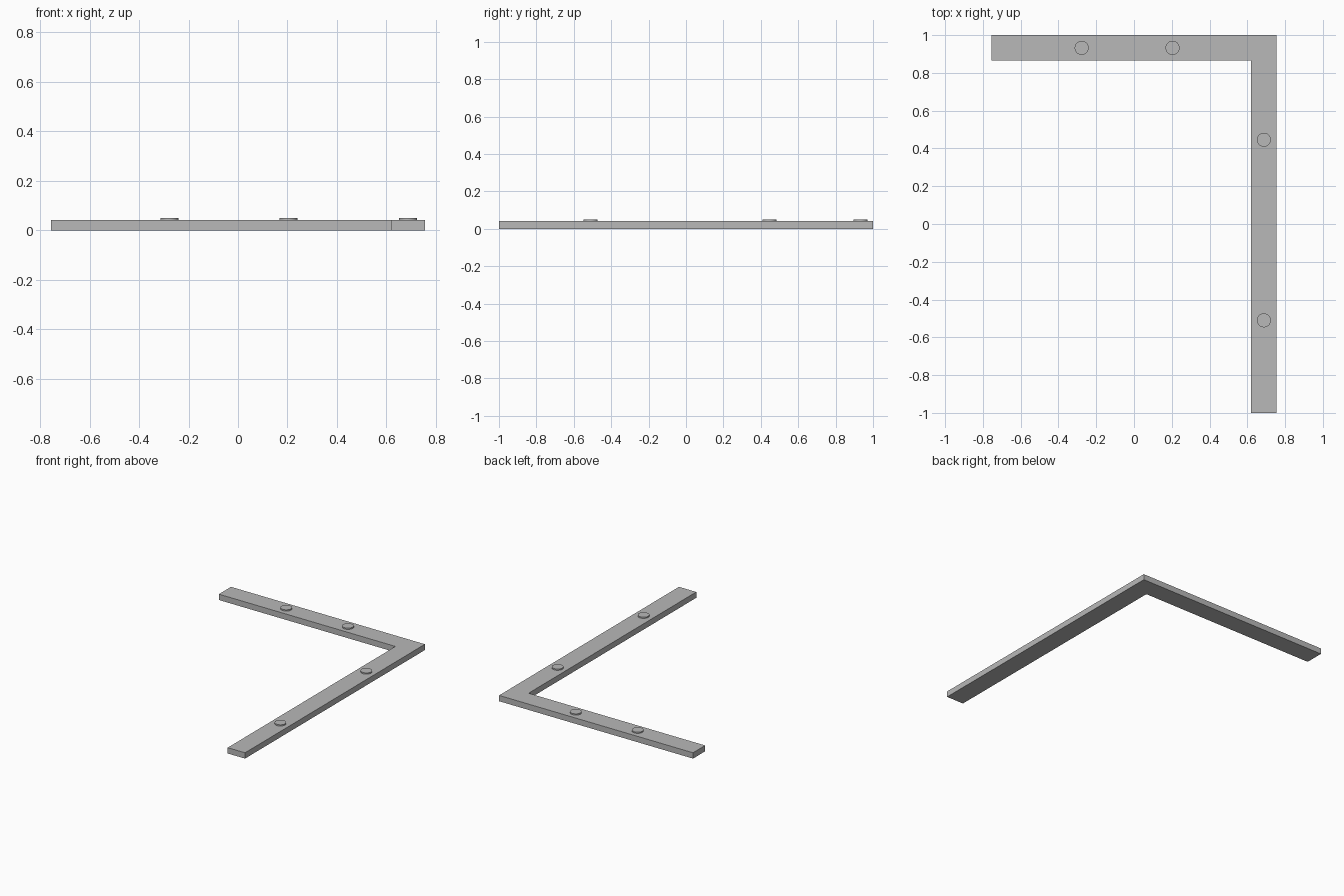
import bpy
import bmesh

cube = bpy.data.objects.get("Cube")
if cube:
    bpy.data.objects.remove(cube, do_unlink=True)

HALF_X, HALF_Y = 0.755, 1.0
WIDTH, THICK = 0.135, 0.041
STUD_R, STUD_H = 0.037, 0.009

grey = bpy.data.materials.new("mid_grey")
grey.use_nodes = True
colour = (0.48, 0.48, 0.48, 1)
grey.diffuse_color = colour
grey.node_tree.nodes["Principled BSDF"].inputs["Base Color"].default_value = colour


def add_object(name, bm):
    bmesh.ops.recalc_face_normals(bm, faces=bm.faces)
    mesh = bpy.data.meshes.new(name)
    bm.to_mesh(mesh)
    bm.free()
    mesh.materials.append(grey)
    obj = bpy.data.objects.new(name, mesh)
    bpy.context.collection.objects.link(obj)
    return obj


# L-shaped flat bar, extruded from its outline
inner_x, inner_y = HALF_X - WIDTH, HALF_Y - WIDTH
outline = [(-HALF_X, HALF_Y), (-HALF_X, inner_y), (inner_x, inner_y),
           (inner_x, -HALF_Y), (HALF_X, -HALF_Y), (HALF_X, HALF_Y)]
bm = bmesh.new()
base = bm.faces.new([bm.verts.new((x, y, 0)) for x, y in outline])
top = bmesh.ops.extrude_face_region(bm, geom=[base], use_keep_orig=True)["geom"]
bmesh.ops.translate(bm, vec=(0, 0, THICK),
                    verts=[v for v in top if isinstance(v, bmesh.types.BMVert)])
add_object("corner_bar", bm)

# Low round studs along the centre line of each arm
mid_x, mid_y = HALF_X - WIDTH / 2, HALF_Y - WIDTH / 2
studs = {"back_stud_right": (-0.277, mid_y), "back_stud_left": (0.204, mid_y),
         "side_stud_back": (mid_x, 0.446), "side_stud_front": (mid_x, -0.51)}
for name, (x, y) in studs.items():
    bm = bmesh.new()
    bmesh.ops.create_cone(bm, cap_ends=True, segments=48, radius1=STUD_R,
                          radius2=STUD_R, depth=STUD_H)
    stud = add_object(name, bm)
    stud.location = (x, y, THICK + STUD_H / 2)
    bpy.ops.object.select_all(action='DESELECT')
    stud.select_set(True)
    bpy.context.view_layer.objects.active = stud
    bpy.ops.object.shade_smooth_by_angle()
